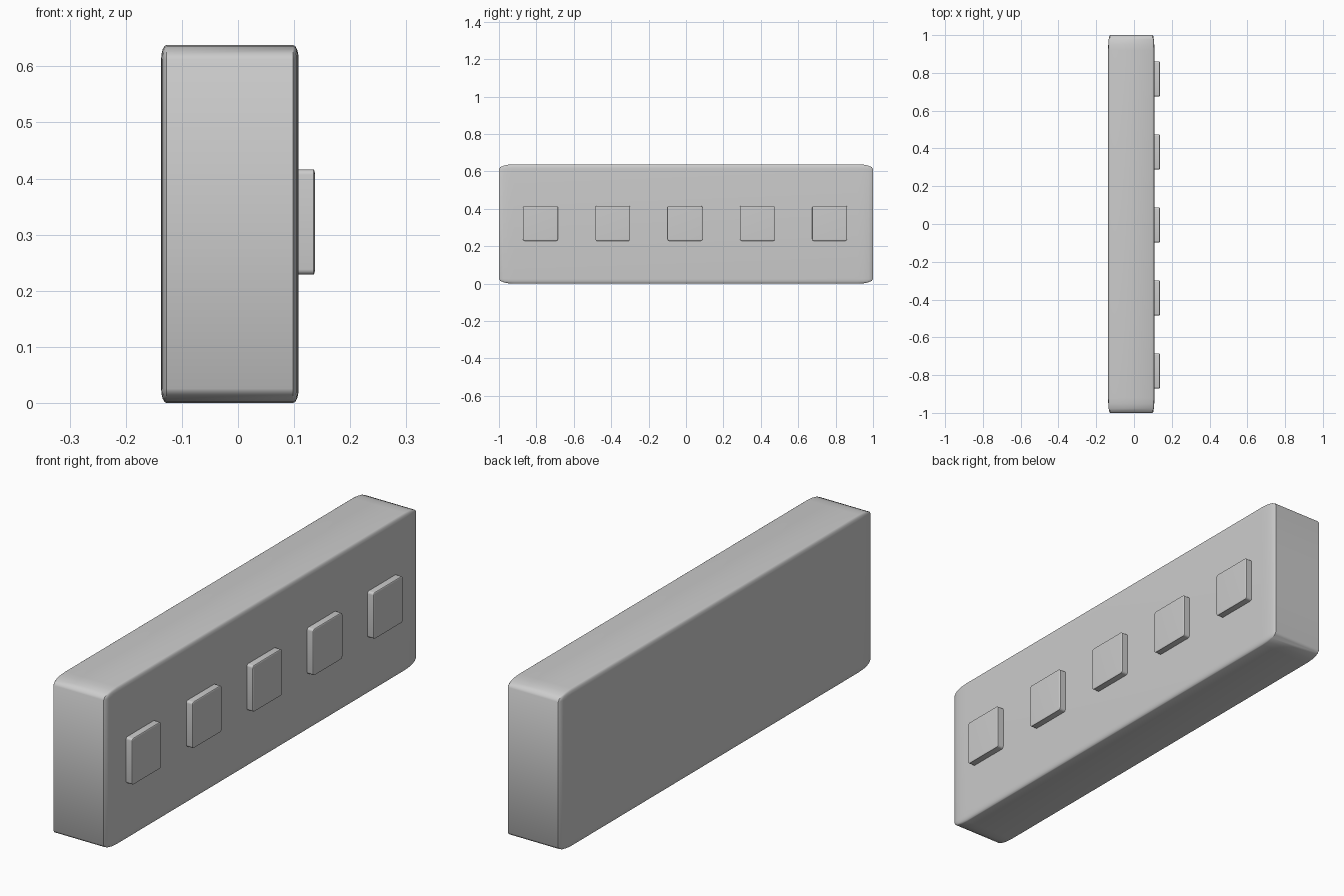
import bpy, bmesh

if "Cube" in bpy.data.objects:
    bpy.data.objects.remove(bpy.data.objects["Cube"])


def rounded_box(name, lo, hi, bevel):
    """Unit cube with rounded edges, stretched to fill lo..hi (rounding stretches too)."""
    bm = bmesh.new()
    bmesh.ops.create_cube(bm, size=1)
    bmesh.ops.bevel(bm, geom=bm.edges[:], offset=bevel, offset_type='OFFSET',
                    segments=4, profile=0.5, affect='EDGES')
    for v in bm.verts:
        for i in range(3):
            v.co[i] = lo[i] + (v.co[i] + 0.5) * (hi[i] - lo[i])
    mesh = bpy.data.meshes.new(name)
    bm.to_mesh(mesh)
    bm.free()
    obj = bpy.data.objects.new(name, mesh)
    bpy.context.collection.objects.link(obj)
    bpy.ops.object.select_all(action='DESELECT')
    obj.select_set(True)
    bpy.context.view_layer.objects.active = obj
    bpy.ops.object.shade_smooth_by_angle(angle=0.6)
    return obj


# Main housing
rounded_box("housing", (-0.137, -1.0, 0.0), (0.108, 1.0, 0.638), 0.04)

# Row of five square buttons on the right face
for n in range(5):
    y = -0.778 + n * 0.3865
    rounded_box(f"button_{n + 1}", (0.09, y - 0.093, 0.229),
                (0.137, y + 0.093, 0.416), 0.05)
